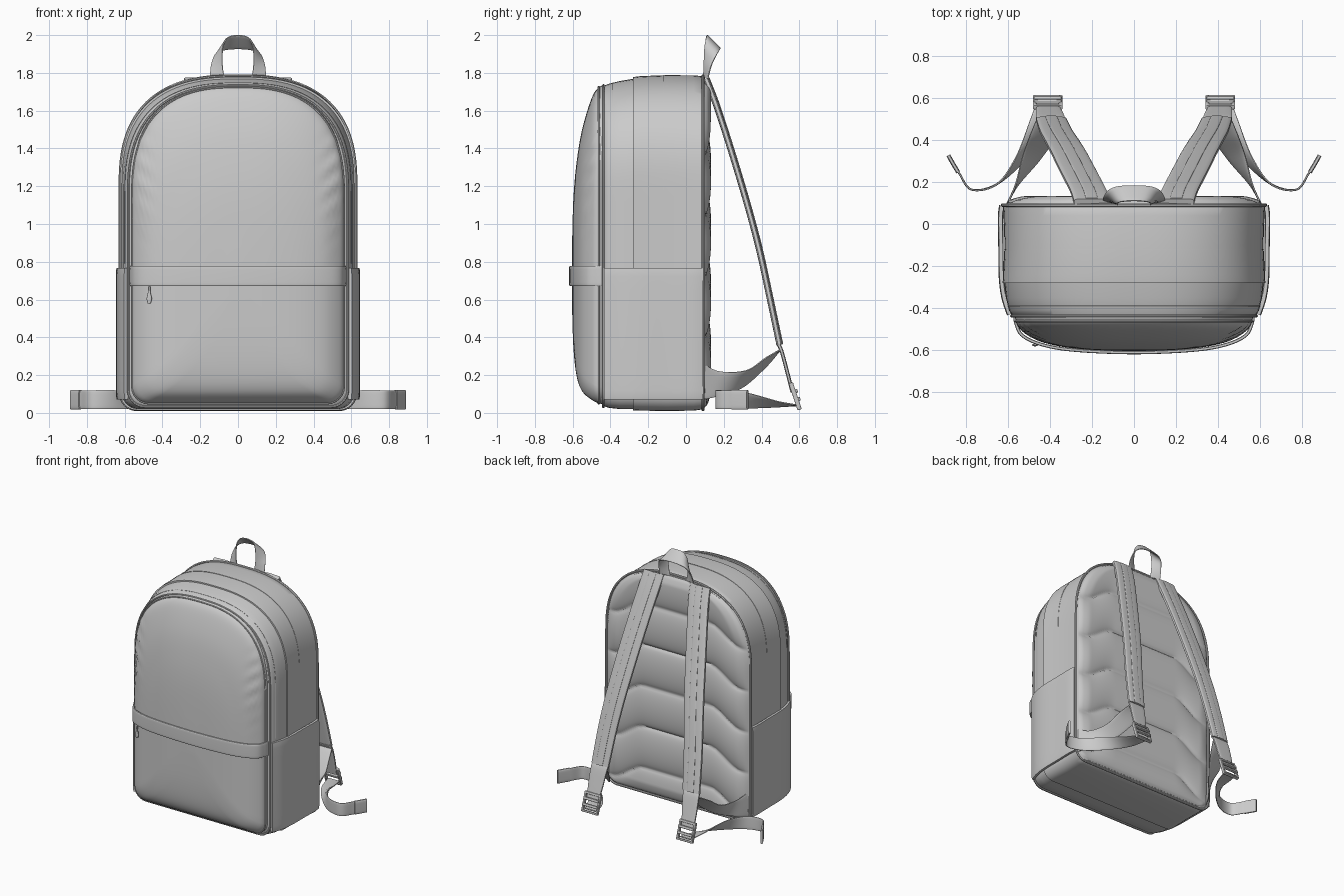
import bpy, bmesh
from math import sin, cos, pi, exp, copysign
from mathutils import Vector, Matrix

if "Cube" in bpy.data.objects:
    bpy.data.objects.remove(bpy.data.objects["Cube"])

EXP = 2.6  # squareness of the arched top


def finish(name, bm, mirror=False, angle=0.7):
    bmesh.ops.recalc_face_normals(bm, faces=bm.faces)
    me = bpy.data.meshes.new(name)
    bm.to_mesh(me)
    bm.free()
    me.shade_smooth()
    me.set_sharp_from_angle(angle=angle)
    ob = bpy.data.objects.new(name, me)
    bpy.context.collection.objects.link(ob)
    if mirror:
        ob.modifiers.new("mirror", 'MIRROR').use_mirror_merge = False
    return ob


def spline(rows, k=8):
    """Catmull-Rom through rows of numbers of any length."""
    out, n = [], len(rows)
    for i in range(n - 1):
        a, b, c, d = rows[max(i - 1, 0)], rows[i], rows[i + 1], rows[min(i + 2, n - 1)]
        for j in range(k):
            t = j / k
            out.append([0.5 * (2 * q + (r - p) * t + (2 * p - 5 * q + 4 * r - s) * t * t
                        + (3 * q - p - 3 * r + s) * t ** 3) for p, q, r, s in zip(a, b, c, d)])
    return out + [list(rows[-1])]


def bridge(bm, rings, closed=False):
    n = len(rings[0])
    pairs = list(zip(rings, rings[1:])) + ([(rings[-1], rings[0])] if closed else [])
    for a, b in pairs:
        for i in range(n):
            bm.faces.new((a[i], a[(i + 1) % n], b[(i + 1) % n], b[i]))
    if not closed:
        bm.faces.new(rings[0])
        bm.faces.new(rings[-1])


def sweep(name, rows, thick, mirror=False, closed=False, square=0.4, n=16):
    """Band along rows of (x, y, z, half-width vector)."""
    bm, rings, m = bmesh.new(), [], len(rows)
    pts = [Vector(r[:3]) for r in rows]
    for i, r in enumerate(rows):
        t = (pts[(i + 1) % m] - pts[i - 1]) if closed else (pts[min(i + 1, m - 1)] - pts[max(i - 1, 0)])
        w = Vector(r[3:6])
        nor = t.cross(w).normalized() * thick
        ring = []
        for j in range(n):
            c, s = cos(2 * pi * (j + .5) / n), sin(2 * pi * (j + .5) / n)
            ring.append(bm.verts.new(pts[i] + w * copysign(abs(c) ** square, c)
                                     + nor * copysign(abs(s) ** square, s)))
        rings.append(ring)
    bridge(bm, rings, closed)
    return finish(name, bm, mirror)


def arch(w, zb, zt):
    """Arched outline in x,z with rounded lower corners."""
    h = zt - zb
    hs, r = min(0.59, h * .5), min(0.09, h * .2, w * .5)
    zs = zt - hs
    pts = [(w, zb + r + (zs - zb - r) * i / 20) for i in range(20)]
    for i in range(57):
        c, s = cos(pi * i / 56), sin(pi * i / 56)
        pts.append((w * copysign(abs(c) ** (2 / EXP), c), zs + hs * abs(s) ** (2 / EXP)))
    pts += [(-w, zs - (zs - zb - r) * i / 20) for i in range(1, 21)]
    pts += [(-w + r - r * cos(pi / 2 * i / 6), zb + r - r * sin(pi / 2 * i / 6)) for i in range(1, 7)]
    pts += [(w - r + r * sin(pi / 2 * i / 6), zb + r - r * cos(pi / 2 * i / 6)) for i in range(6)]
    return pts


def loft(name, stations, wrinkle=0):
    bm, rings = bmesh.new(), []
    for y, w, zb, zt in stations:
        ring = []
        for x, z in arch(w, zb, zt):
            f = exp(-((abs(x) - .5) / .05) ** 2 - ((z - 1.25) / .25) ** 2)
            ring.append(bm.verts.new((x, y + wrinkle * f * sin(z * 55 - abs(x) * 35), z)))
        rings.append(ring)
    bridge(bm, rings)
    return finish(name, bm)


def piping(name, y, w, zb, zt, r=.008, above=None):
    pts = [(x, y, z, 0, r, 0) for x, z in arch(w, zb, zt) if above is None or z > above]
    return sweep(name, pts, r, closed=above is None, square=1, n=8)


# Compartments
loft("main_compartment", [(.1, .6, .03, 1.775), (.085, .622, .018, 1.783), (.04, .62, .012, 1.787),
                          (-.1, .615, .01, 1.788), (-.24, .622, .012, 1.783), (-.28, .624, .014, 1.778)])
loft("front_compartment", [(-.27, .617, .02, 1.77), (-.35, .608, .02, 1.757), (-.41, .594, .027, 1.742),
                           (-.435, .58, .035, 1.732), (-.445, .56, .05, 1.71)])
loft("front_pocket", spline([(-.42, .565, .045, 1.735), (-.46, .562, .05, 1.725), (-.5, .54, .07, 1.665),
                             (-.55, .465, .115, 1.5), (-.58, .36, .2, 1.32), (-.597, .22, .36, 1.12),
                             (-.604, .05, .6, .85)], 6), .006)

# Seams and zip lines
piping("back_piping", .09, .624, .017, 1.784, .009)
piping("front_piping", -.437, .582, .032, 1.734, .007)
piping("pocket_piping", -.462, .561, .05, 1.725, .006)
piping("main_zip", -.12, .615, .01, 1.788, .002, .75)
piping("front_zip", -.39, .599, .024, 1.747, .002, .75)

# Quilted back panel with bent channels
bm, NX, NZ = bmesh.new(), 70, 150
W, ZB, ZT, R = .608, .03, 1.772, .09
zs = ZT - .59
grid = []
for j in range(NZ + 1):
    z = ZB + (ZT - ZB) * j / NZ
    if z > zs:
        hw = W * max(1 - ((z - zs) / .59) ** EXP, .002) ** (1 / EXP)
    else:
        d = max(ZB + R - z, 0)
        hw = W - R + (R * R - d * d) ** .5
    row = []
    for i in range(NX + 1):
        x = hw * (2 * i / NX - 1)
        bend = min(max((abs(x) - .28) / .28, 0), 1)
        puff = abs(sin(pi * (z + .13 * bend * bend * (3 - 2 * bend) - .22) / .32)) ** .45
        edge = min((hw - abs(x)) / .08, (ZT - z) / .06, (z - ZB) / .08, 1)
        row.append(bm.verts.new((x, .099 + .033 * puff * max(edge, 0) ** .5, z)))
    grid.append(row)
for a, b in zip(grid, grid[1:]):
    for i in range(NX):
        bm.faces.new((a[i], a[i + 1], b[i + 1], b[i]))
finish("quilted_back_panel", bm, angle=1.2)

# Side pockets
sweep("side_pocket", spline([(x, y, .42, 0, 0, .35) for x, y in
      ((.628, .088), (.634, .03), (.632, -.1), (.63, -.25), (.617, -.35), (.591, -.43))]), .013, True, square=.25)

# Band across the front pocket, with zip pull
band = [(.566, -.44), (.56, -.475), (.535, -.525), (.47, -.562), (.36, -.59), (.2, -.605), (0, -.611)]
band += [(-x, y) for x, y in band[-2::-1]]
sweep("front_band", spline([(x, y, .725, 0, 0, .054) for x, y in band]), .008, square=.3)
sweep("pocket_zip_pull", spline([(-.47, -.572, .67, .006, 0, 0), (-.47, -.574, .64, .007, 0, 0),
      (-.47, -.575, .605, .014, 0, 0), (-.47, -.574, .58, .008, 0, 0)]), .006, square=.8)

# Top handle
half = [(.11, .105, 1.775, .038, .012, 0), (.112, .115, 1.84, .03, .02, 0),
        (.1, .13, 1.915, .02, .032, -.02), (.066, .142, 1.953, .01, .036, -.033)]
handle = half + [(0, .146, 1.963, 0, .036, -.036)] + [(-a, b, c, -d, e, f) for a, b, c, d, e, f in half[::-1]]
sweep("top_handle", spline(handle), .005)

# Padded shoulder straps with centre webbing
path = [(.2, .105, 1.77), (.215, .152, 1.65), (.245, .212, 1.47), (.28, .28, 1.25), (.31, .338, 1.05),
        (.34, .39, .85), (.37, .44, .62), (.393, .495, .36)]
sweep("shoulder_strap", spline([(*p, .086 - .014 * (i / 7) ** 3, 0, 0) for i, p in enumerate(path)]),
      .016, True, square=.45)
sweep("strap_centre_webbing", spline([(x, y + .014, z + .003, .028, 0, 0) for x, y, z in path]), .006, True)

# Lower webbing, side wing and loose tail
sweep("lower_webbing", spline([(.393, .485, .37, .068, 0, 0), (.397, .505, .33, .068, 0, 0),
      (.404, .535, .22, .062, 0, 0), (.41, .563, .11, .05, 0, 0)]), .01, True)
sweep("strap_wing", spline([(.605, .09, .165, 0, 0, .095), (.56, .18, .155, .005, 0, .065),
      (.49, .31, .18, .04, .01, .045), (.43, .42, .265, .065, 0, .025), (.395, .5, .335, .067, 0, 0)]), .005, True)
sweep("webbing_tail", spline([(.41, .595, .04, .048, 0, 0), (.45, .47, .045, .045, .02, .015),
      (.54, .31, .065, .02, .01, .042), (.65, .19, .07, 0, 0, .05), (.77, .163, .07, 0, 0, .05),
      (.83, .24, .07, 0, 0, .05), (.88, .325, .07, 0, 0, .05)]), .005, True)
sweep("tail_hem", [(.835, .245, .07, 0, 0, .052), (.86, .287, .07, 0, 0, .052),
                   (.882, .326, .07, 0, 0, .052)], .01, True)

# Ladder buckles
bm = bmesh.new()
place = Matrix.Translation((.41, .578, .088)) @ Matrix.Rotation(.32, 4, 'X')
for px, py, pz, sx, sy, sz in ((-.062, 0, 0, .016, .024, .15), (.062, 0, 0, .016, .024, .15),
                               (0, 0, .066, .13, .024, .018), (0, .012, .025, .13, .02, .02),
                               (0, .012, -.02, .13, .02, .02), (0, 0, -.068, .13, .024, .014)):
    bmesh.ops.create_cube(bm, size=1, matrix=place @ Matrix.Translation((px, py, pz))
                          @ Matrix.Diagonal((sx, sy, sz, 1)))
buckle = finish("strap_buckle", bm, True, .5)
bev = buckle.modifiers.new("bevel", 'BEVEL')
bev.width, bev.segments = .004, 2
